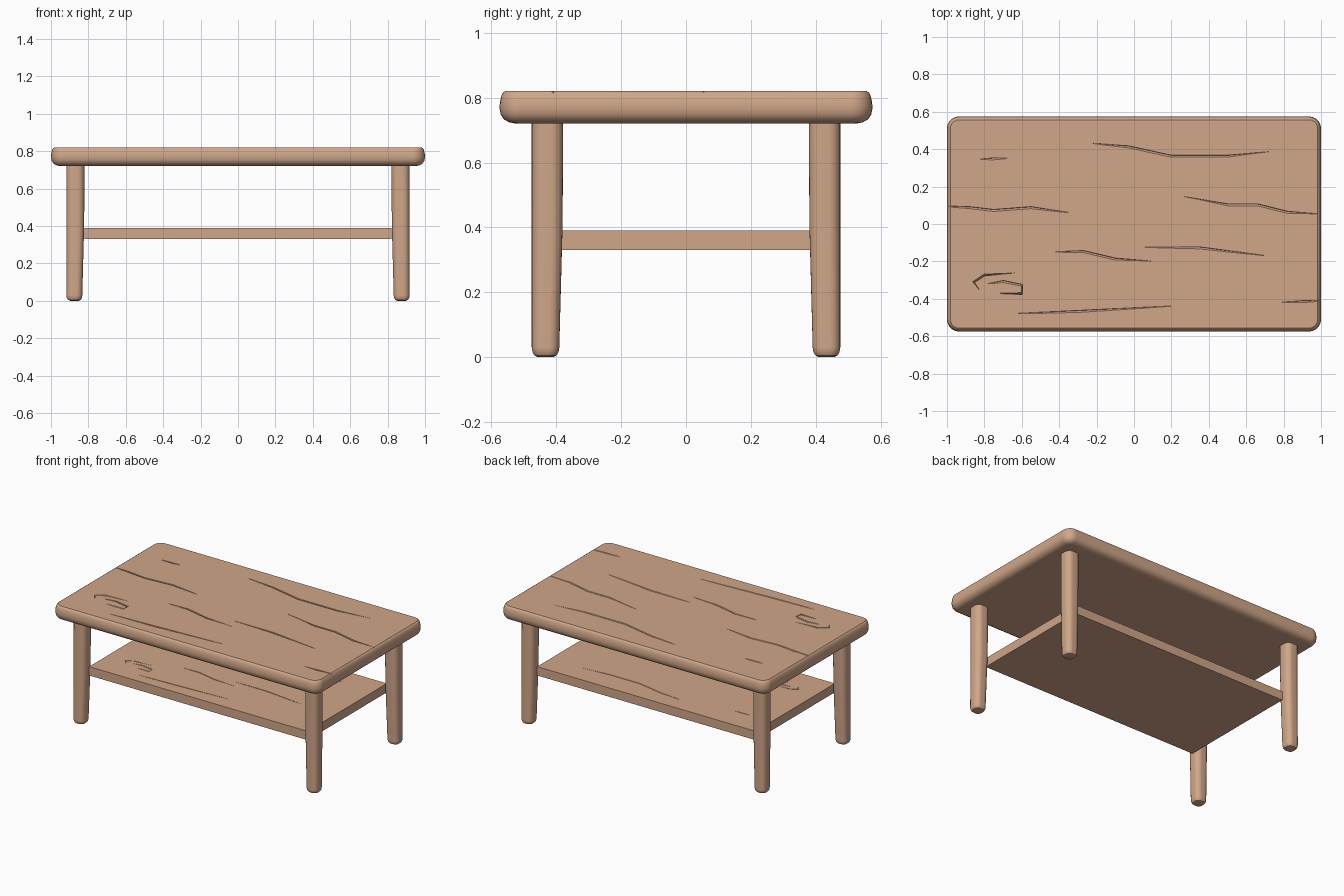
import bpy, bmesh, math
from mathutils import Vector

if "Cube" in bpy.data.objects:
    bpy.data.objects.remove(bpy.data.objects["Cube"])

wood = bpy.data.materials.new("warm wood")
wood.diffuse_color = (0.63, 0.385, 0.25, 1)
wood.use_nodes = True
wood.node_tree.nodes["Principled BSDF"].inputs["Base Color"].default_value = wood.diffuse_color


def new_object(name, bm):
    bmesh.ops.recalc_face_normals(bm, faces=bm.faces[:])
    me = bpy.data.meshes.new(name)
    bm.to_mesh(me)
    bm.free()
    ob = bpy.data.objects.new(name, me)
    bpy.context.collection.objects.link(ob)
    me.materials.append(wood)
    return ob


def activate(ob):
    bpy.ops.object.select_all(action='DESELECT')
    ob.select_set(True)
    bpy.context.view_layer.objects.active = ob


def smooth(ob):
    activate(ob)
    bpy.ops.object.shade_smooth_by_angle(angle=math.radians(32))
    wn = ob.modifiers.new("weighted normals", 'WEIGHTED_NORMAL')
    wn.keep_sharp = True


def rounded_stack(name, sections, seg=6):
    """Stack of rounded rectangles: (cx, cy, half_x, half_y, radius, z)."""
    bm = bmesh.new()
    rings = []
    for cx, cy, hx, hy, r, z in sections:
        ring = []
        for q, (sx, sy) in enumerate(((1, 1), (-1, 1), (-1, -1), (1, -1))):
            for i in range(seg + 1):
                a = (q + i / seg) * math.pi / 2
                ring.append(bm.verts.new((cx + sx * (hx - r) + r * math.cos(a),
                                          cy + sy * (hy - r) + r * math.sin(a), z)))
        rings.append(ring)
    n = len(rings[0])
    for a, b in zip(rings, rings[1:]):
        for i in range(n):
            j = (i + 1) % n
            bm.faces.new((a[i], a[j], b[j], b[i]))
    bm.faces.new(rings[0])
    bm.faces.new(rings[-1])
    return new_object(name, bm)


def carve(ob, z, paths, sx=1.0, sy=1.0, depth=0.012, width=0.018):
    """Cut tapered V-shaped grain cracks into a horizontal surface."""
    bm = bmesh.new()
    for path in paths:
        pts = [Vector((x * sx, y * sy, z)) for x, y in path]
        last = len(pts) - 1
        rows = []
        for i, p in enumerate(pts):
            d = (pts[min(i + 1, last)] - pts[max(i - 1, 0)]).normalized()
            side = Vector((-d.y, d.x, 0))
            k = 0.3 if i in (0, last) else 1.0
            w = width * k / 2
            rows.append([bm.verts.new(p + side * w + Vector((0, 0, 0.008))),
                         bm.verts.new(p - side * w + Vector((0, 0, 0.008))),
                         bm.verts.new(p + side * w * 0.7 - Vector((0, 0, depth * k)))])
        for a, b in zip(rows, rows[1:]):
            for i in range(3):
                j = (i + 1) % 3
                bm.faces.new((a[i], a[j], b[j], b[i]))
        bm.faces.new(rows[0])
        bm.faces.new(rows[-1])
    bmesh.ops.triangulate(bm, faces=bm.faces[:])
    cutter = new_object("crack_cutter", bm)
    cutter.hide_render = True
    mod = ob.modifiers.new("cracks", 'BOOLEAN')
    mod.operation, mod.solver, mod.object = 'DIFFERENCE', 'EXACT', cutter
    activate(ob)
    bpy.ops.object.modifier_apply(modifier=mod.name)
    bpy.data.objects.remove(cutter)


# grain cracks and a knot
cracks = [
    [(-.22, .43), (-.03, .41), (.2, .36), (.5, .36), (.72, .385)],
    [(-1.02, .095), (-.88, .085), (-.75, .07), (-.55, .085), (-.35, .06)],
    [(.27, .145), (.5, .1), (.66, .1), (.82, .06), (1.02, .05)],
    [(-.42, -.15), (-.27, -.15), (-.1, -.19), (.09, -.2)],
    [(.06, -.125), (.35, -.13), (.7, -.17)],
    [(-.63, -.48), (-.3, -.47), (.2, -.44)],
    [(.79, -.42), (.9, -.418), (1.02, -.41)],
    [(-.82, .345), (-.75, .346), (-.68, .35)],
    [(-.64, -.26), (-.8, -.27), (-.86, -.31), (-.83, -.35)],
    [(-.78, -.32), (-.7, -.31), (-.6, -.33), (-.6, -.37), (-.72, -.37)],
]

# table top: softly rounded slab
profile = [(.05, .72), (.03, .724), (.014, .733), (.004, .748), (0, .768),
           (.002, .79), (.006, .806), (.011, .815), (.018, .82)]
top = rounded_stack("table_top", [(0, 0, 1 - i, .575 - i, .065 - i, z) for i, z in profile])
carve(top, .82, cracks)
smooth(top)

# lower shelf
bm = bmesh.new()
bmesh.ops.create_cube(bm, size=1)
bmesh.ops.scale(bm, vec=(1.64, .85, .06), verts=bm.verts[:])
bmesh.ops.translate(bm, vec=(0, 0, .36), verts=bm.verts[:])
shelf = new_object("lower_shelf", bm)
carve(shelf, .39, [cracks[i] for i in (0, 3, 4, 5, 7, 8, 9)], .8, .73, .007, .013)
smooth(shelf)

# four legs: tapered on the inside, rounded foot
for sx, xn in ((-1, "left"), (1, "right")):
    for sy, yn in ((-1, "front"), (1, "back")):
        rows = []
        for half, z in ((.024, 0), (.034, .005), (.040, .015), (.0425, .03),
                        (.0475, .4), (.0485, .725)):
            # keep the outer side vertical while the inner side tapers
            shift = .0485 - max(half, .0425)
            rows.append((sx * (.869 + shift), sy * (.427 + shift), half, half, half * .75, z))
        smooth(rounded_stack(f"{yn}_{xn}_leg", rows))
